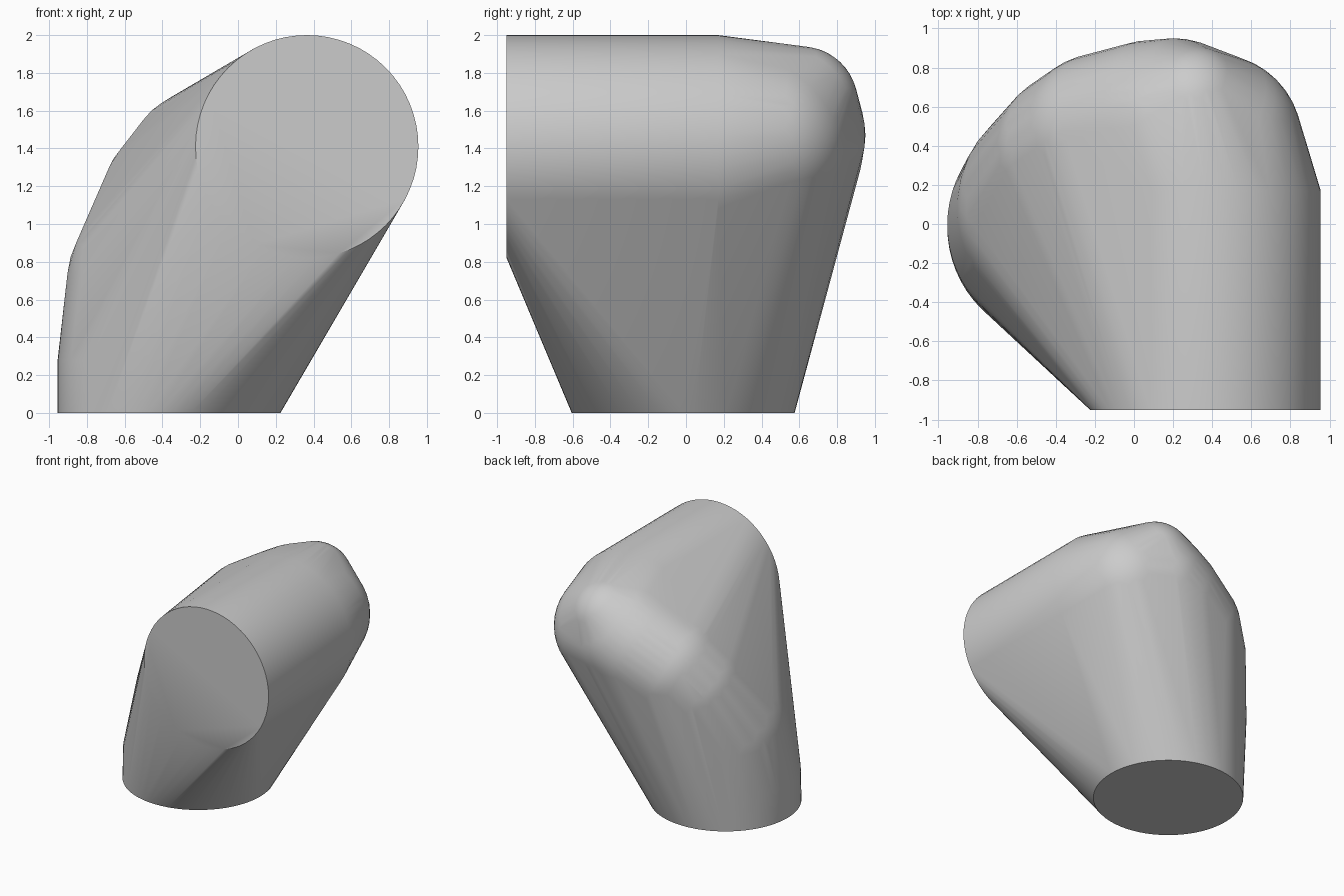
import bpy, bmesh, math
from mathutils import Vector, Matrix

cube = bpy.data.objects.get("Cube")
if cube:
    bpy.data.objects.remove(cube, do_unlink=True)

RADIUS = 0.59
bm = bmesh.new()


def ring(center, tilt, radius=RADIUS, sides=64):
    """Circle of points, horizontal or tilted about x."""
    bmesh.ops.create_circle(bm, segments=sides, radius=radius,
                            matrix=Matrix.Translation(center) @ Matrix.Rotation(tilt, 4, "X"))


def ball(center, radius):
    """Rounded knuckle that bulges the skin around the bend."""
    bmesh.ops.create_icosphere(bm, subdivisions=4, radius=radius,
                               matrix=Matrix.Translation(center))


# Flat ends and the short straight runs behind them
ring((-0.365, -0.015, 0), 0)
ring((-0.365, -0.005, 0.28), 0)
ring((0.365, -0.95, 1.41), math.pi / 2)
ring((0.365, 0.17, 1.41), math.pi / 2)

# Bend from the foot up and round to the front opening
ball((-0.32, 0.08, 0.66), RADIUS)
for center in [(-0.276, 0.34, 1.11), (-0.152, 0.426, 1.27), (0.09, 0.49, 1.41),
               (0.2, 0.5, 1.47), (0.41, 0.42, 1.45)]:
    ball(center, 0.45)
ball((0.3, 0.61, 1.64), 0.3)

# Stretch one convex skin over everything
points = [v.co.copy() for v in bm.verts]
bm.clear()
for p in points:
    bm.verts.new(p)
bmesh.ops.convex_hull(bm, input=bm.verts[:])
bmesh.ops.delete(bm, geom=[v for v in bm.verts if not v.link_faces], context="VERTS")
bmesh.ops.dissolve_limit(bm, angle_limit=math.radians(0.2),
                         verts=bm.verts[:], edges=bm.edges[:])
bmesh.ops.recalc_face_normals(bm, faces=bm.faces[:])

mesh = bpy.data.meshes.new("bent_tube_hull")
bm.to_mesh(mesh)
bm.free()
body = bpy.data.objects.new("bent_tube_hull", mesh)
bpy.context.collection.objects.link(body)

# Plain grey
grey = bpy.data.materials.new("light_grey")
grey.use_nodes = True
color = (0.6, 0.6, 0.6, 1)
grey.diffuse_color = color
grey.node_tree.nodes["Principled BSDF"].inputs["Base Color"].default_value = color
mesh.materials.append(grey)

bpy.ops.object.select_all(action="DESELECT")
body.select_set(True)
bpy.context.view_layer.objects.active = body
bpy.ops.object.shade_smooth_by_angle(angle=math.radians(30))
